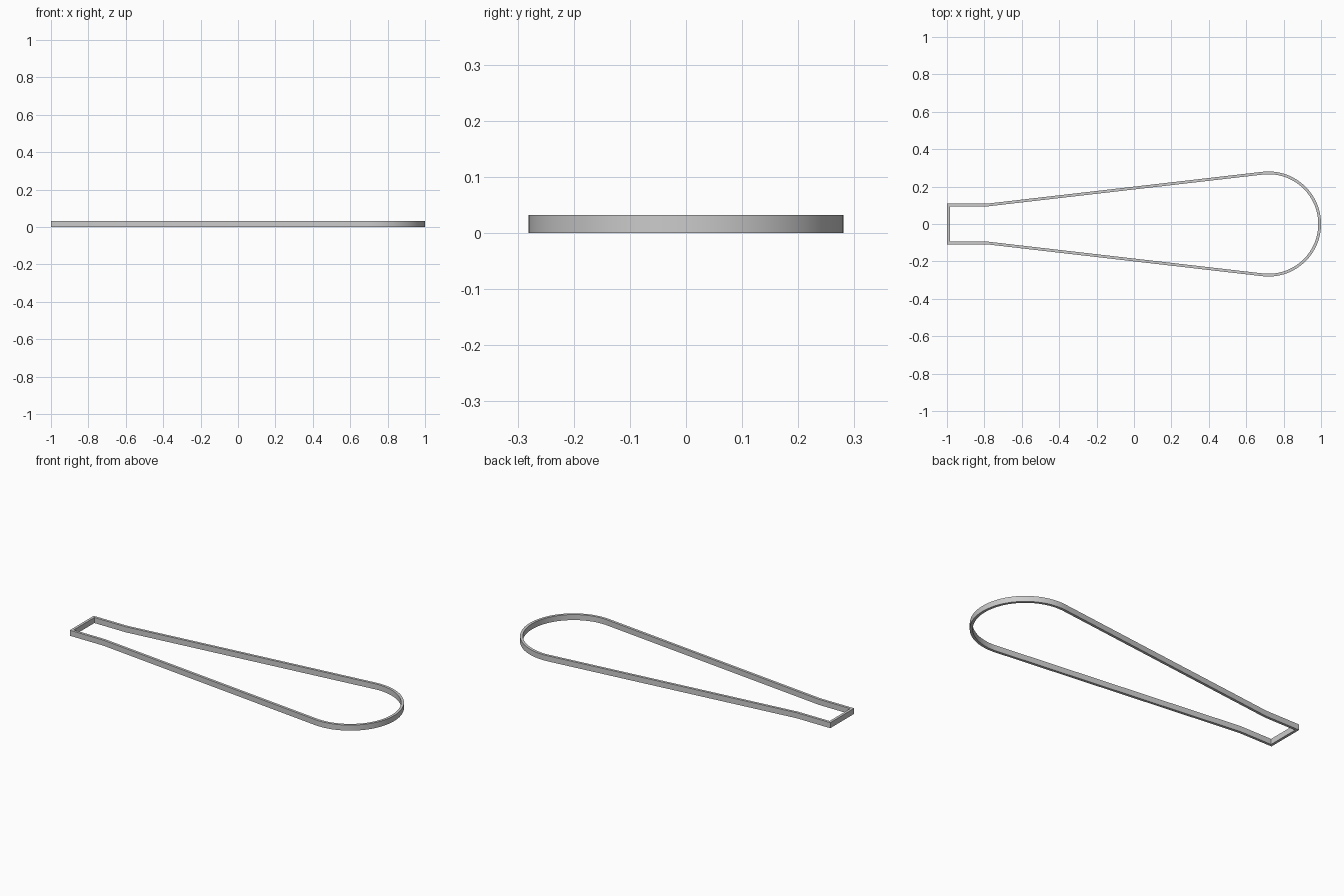
import bpy, bmesh
from math import sin, cos, tan, asin, atan2, hypot, pi

if "Cube" in bpy.data.objects:
    bpy.data.objects.remove(bpy.data.objects["Cube"])

R, CX = 0.281, 0.719        # round end
H, KX = 0.109, -0.785       # narrow end half width, kink position
WALL, HEIGHT = 0.015, 0.032
SEG = 64
D = CX - KX
A = asin(R / hypot(D, H)) - atan2(H, D)   # taper angle tangent to the round end


def outline(d):
    """Paddle outline offset inward by d, counter-clockwise."""
    h, r, k = H - d, R - d, KX + d * tan(A / 2)
    t = pi / 2 + A
    arc = [(CX + r * cos(-t + 2 * t * i / SEG), r * sin(-t + 2 * t * i / SEG))
           for i in range(SEG + 1)]
    return [(-1 + d, -h), (k, -h)] + arc + [(k, h), (-1 + d, h)]


# Closed band with rectangular cross-section
bm = bmesh.new()
loops = [[bm.verts.new((x, y, z)) for x, y in outline(d)]
         for d, z in ((0, 0), (0, HEIGHT), (WALL, HEIGHT), (WALL, 0))]
n = len(loops[0])
for a in range(4):
    lo, hi = loops[a], loops[(a + 1) % 4]
    for i in range(n):
        j = (i + 1) % n
        bm.faces.new((lo[i], lo[j], hi[j], hi[i]))
bmesh.ops.recalc_face_normals(bm, faces=bm.faces)
mesh = bpy.data.meshes.new("outline_band")
bm.to_mesh(mesh)
bm.free()
band = bpy.data.objects.new("outline_band", mesh)
bpy.context.collection.objects.link(band)

# Smooth round end, crisp edges
bpy.context.view_layer.objects.active = band
band.select_set(True)
bpy.ops.object.shade_smooth_by_angle(angle=0.5)
